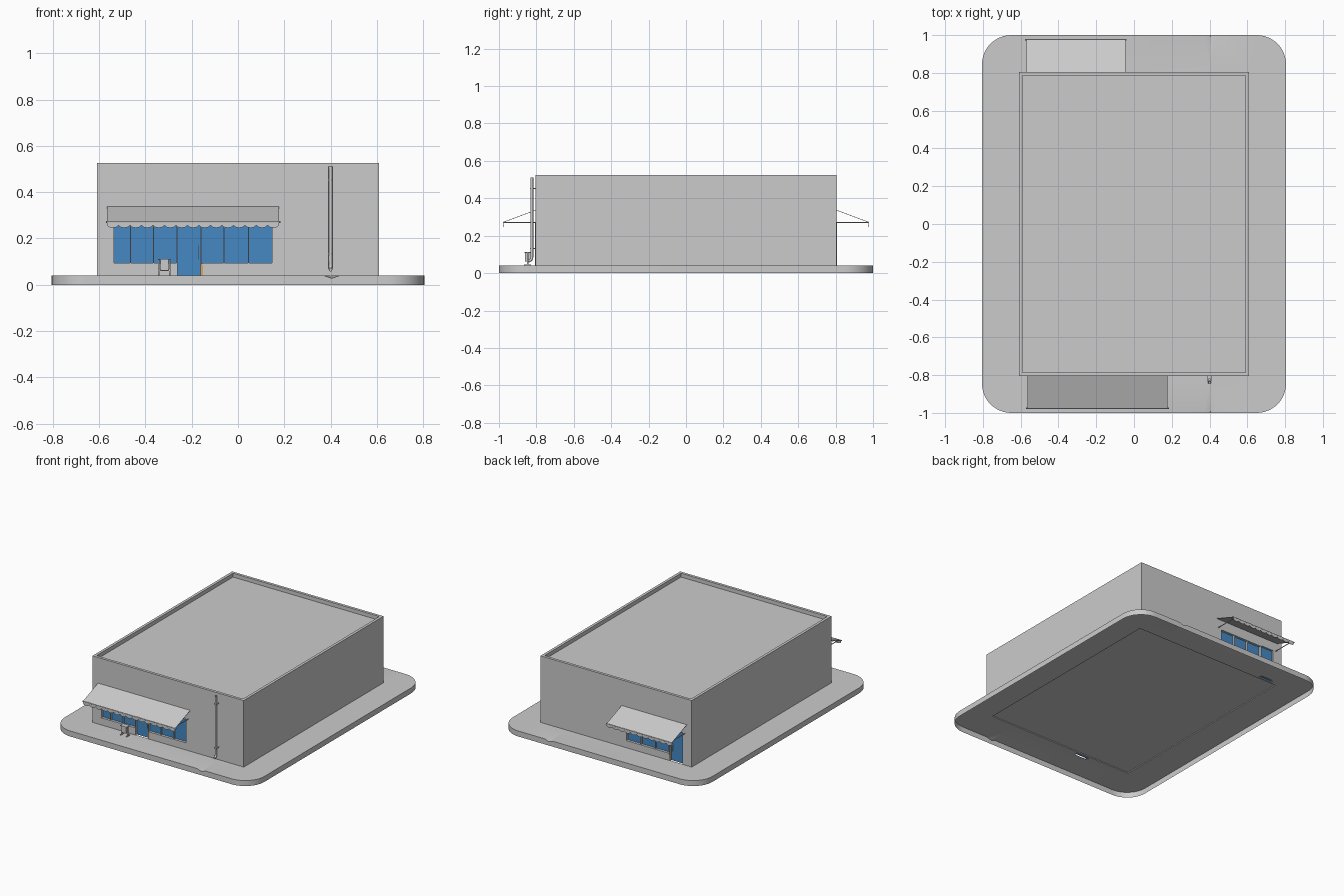
import bpy, bmesh, math
from mathutils import Vector

if "Cube" in bpy.data.objects:
    bpy.data.objects.remove(bpy.data.objects["Cube"])


def material(name, rgb):
    m = bpy.data.materials.new(name)
    m.diffuse_color = (*rgb, 1)
    m.use_nodes = True
    m.node_tree.nodes["Principled BSDF"].inputs["Base Color"].default_value = m.diffuse_color
    return m


BLUE = material("glass_blue", (0.06, 0.25, 0.55))
ORANGE = material("wood_orange", (0.8, 0.35, 0.08))


def finish(name, bm, mat=None, smooth=False):
    bmesh.ops.recalc_face_normals(bm, faces=bm.faces)
    me = bpy.data.meshes.new(name)
    bm.to_mesh(me)
    bm.free()
    ob = bpy.data.objects.new(name, me)
    bpy.context.collection.objects.link(ob)
    if mat:
        me.materials.append(mat)
    if smooth:
        bpy.ops.object.select_all(action='DESELECT')
        ob.select_set(True)
        bpy.context.view_layer.objects.active = ob
        bpy.ops.object.shade_smooth_by_angle(angle=math.radians(30))
    return ob


def extrude(bm, pts, vec):
    f = bm.faces.new([bm.verts.new(p) for p in pts])
    r = bmesh.ops.extrude_face_region(bm, geom=[f], use_keep_orig=True)
    vs = [g for g in r["geom"] if isinstance(g, bmesh.types.BMVert)]
    bmesh.ops.translate(bm, verts=vs, vec=vec)


def boxes(name, items, mat=None):
    """One object from boxes given as (x0, x1, y0, y1, z0, z1)."""
    bm = bmesh.new()
    for x0, x1, y0, y1, z0, z1 in items:
        extrude(bm, [(x0, y0, z0), (x1, y0, z0), (x1, y1, z0), (x0, y1, z0)], (0, 0, z1 - z0))
    return finish(name, bm, mat)


def prism(name, pts, vec, mat=None):
    bm = bmesh.new()
    extrude(bm, pts, vec)
    return finish(name, bm, mat)


def tube(name, pts, r):
    cu = bpy.data.curves.new(name, 'CURVE')
    cu.dimensions = '3D'
    cu.bevel_depth = r
    cu.bevel_resolution = 2
    cu.use_fill_caps = True
    s = cu.splines.new('POLY')
    s.points.add(len(pts) - 1)
    for p, c in zip(s.points, pts):
        p.co = (*c, 1)
    ob = bpy.data.objects.new(name, cu)
    bpy.context.collection.objects.link(ob)
    return ob


# Sidewalk: hollow ring with rounded corners, curb skirt and two drain gutters
BX, BY, TOP, GZ = 0.61, 0.805, 0.525, 0.04
R, N = 0.155, 12
bm = bmesh.new()
outline = []
for cx, cy, a0 in ((1, 1, 0), (-1, 1, 90), (-1, -1, 180), (1, -1, 270)):
    for i in range(N + 1):
        a = math.radians(a0 + 90 * i / N)
        outline.append((cx * (0.805 - R) + R * math.cos(a), cy * (1 - R) + R * math.sin(a), GZ))
    if a0 == 0:
        outline += [(0.44, 1, GZ), (0.405, 1, 0.028), (0.37, 1, GZ)]
    if a0 == 180:
        outline += [(0.37, -1, GZ), (0.405, -1, 0.028), (0.44, -1, GZ)]
rim = [bm.verts.new(p) for p in outline]
foot = [bm.verts.new((p[0], p[1], 0)) for p in outline]
n = len(rim)
for i in range(n):
    j = (i + 1) % n
    bm.faces.new((foot[i], foot[j], rim[j], rim[i]))
inner_loop = []
for i, v in enumerate(rim):
    if v.co.z < GZ - 0.005:
        apex = bm.verts.new((0.4, 0.82 * math.copysign(1, v.co.y), GZ))
        bm.faces.new((rim[i - 1], v, apex))
        bm.faces.new((v, rim[i + 1], apex))
        inner_loop.append(apex)
    else:
        inner_loop.append(v)
hole = [bm.verts.new((x * (BX - 0.004), y * (BY - 0.004), GZ)) for x, y in ((1, 1), (-1, 1), (-1, -1), (1, -1))]
edges = []
for loop in (inner_loop, hole):
    for a, b in zip(loop, loop[1:] + loop[:1]):
        edges.append(bm.edges.get((a, b)) or bm.edges.new((a, b)))
bmesh.ops.triangle_fill(bm, edges=edges, use_beauty=True, normal=Vector((0, 0, 1)))
finish("sidewalk", bm, smooth=True)

# Building block with parapet, floor recess and shopfront niches cut out
building = boxes("building", [(-BX, BX, -BY, BY, GZ, TOP)])
WALL = 0.02
FX0, FX1, DX0, DX1 = -0.54, 0.15, -0.265, -0.155      # front window and door
RX0, RX1, EX0, EX1 = -0.43, -0.08, -0.54, -0.43       # rear window and door
SILL, HEAD = 0.09, 0.27
cuts = [
    (-BX + WALL, BX - WALL, -BY + WALL, BY - WALL, 0.497, 0.6),
    (-BX + WALL, BX - WALL, -BY + WALL + 0.02, BY - WALL - 0.02, 0.0, 0.046),
    (FX0, FX1, -0.9, -BY + 0.025, SILL, HEAD),
    (DX0, DX1, -0.9, -BY + 0.025, 0.0, SILL + 0.01),
    (RX0, RX1, BY - 0.025, 0.9, SILL, HEAD),
    (EX0, EX1, BY - 0.025, 0.9, 0.0, HEAD),
]
for c in cuts:
    cutter = boxes("cutter", [c])
    cutter.hide_render = True
    mod = building.modifiers.new("cut", 'BOOLEAN')
    mod.operation = 'DIFFERENCE'
    mod.solver = 'EXACT'
    mod.object = cutter
    bpy.context.view_layer.objects.active = building
    bpy.ops.object.modifier_apply(modifier=mod.name)
    bpy.data.objects.remove(cutter)


# Shopfronts: blue panes, thin frames and timber door jambs
def shopfront(name, side, x0, x1, d0, d1, mullions):
    def slab(a, b, near, far, z0, z1):
        ya, yb = sorted((side * (BY - near), side * (BY - far)))
        return (a, b, ya, yb, z0, z1)
    t = 0.004
    wins = [(x0, x1)]
    glass = [slab(a, b, 0.015, 0.02, SILL, HEAD) for a, b in wins]
    glass.append(slab(d0, d1, 0.014, 0.019, GZ, HEAD))
    boxes(name + "_glass", glass, BLUE)
    bars = [slab(x0, x1, -0.002, 0.018, HEAD - 2 * t, HEAD)]
    for a, b in ((x0, min(d0, x1)), (max(d1, x0), x1)):
        if b > a:
            bars.append(slab(a, b, -0.003, 0.018, SILL - t, SILL + t))
    bars += [slab(m - t / 2, m + t / 2, 0.0, 0.018, SILL, HEAD) for m in mullions]
    bars += [slab(m - t / 2, m + t / 2, -0.002, 0.018, SILL, HEAD) for m in (x0 + t / 2, x1 - t / 2)]
    bars += [slab(m - t / 2, m + t / 2, 0.0, 0.018, GZ, HEAD) for m in (d0 + t / 2, d1 - t)]
    boxes(name + "_frame", bars)
    boxes(name + "_door_jamb", [slab(d1 - t, d1 + t, -0.001, 0.012, GZ, SILL)], ORANGE)
    boxes(name + "_door_handle", [slab(d1 - 0.018, d1 - 0.015, 0.004, 0.014, 0.11, 0.17)])


shopfront("front_shop", -1, FX0, FX1, DX0, DX1, (-0.465, -0.365, -0.06, 0.045))
shopfront("rear_shop", 1, RX0, RX1, EX0, EX1, (-0.315, -0.2))


# Awnings: sloped sheet, scalloped valance, front bar and folding arms
def awning(name, side, x0, x1):
    yw, yt = side * BY, side * 0.975
    prism(name + "_sheet", [(x0, yw, 0.338), (x0, yt, 0.274), (x0, yt, 0.271), (x0, yw, 0.335)], (x1 - x0, 0, 0))
    count = round((x1 - x0) / 0.0497)
    step = (x1 - x0) / count
    pts = [(x1, yt, 0.274), (x0, yt, 0.274)]
    for i in range(count):
        for k in range(6):
            u = k / 6
            z = 0.257 - 0.011 * math.sin(math.pi * u) ** 0.5
            pts.append((x0 + (i + u) * step, yt, z))
    pts.append((x1, yt, 0.257))
    prism(name + "_valance", pts, (0, side * 0.003, 0))
    tube(name + "_front_bar", [(x0 - 0.006, yt, 0.271), (x1 + 0.006, yt, 0.271)], 0.004)
    for x in (x0 + 0.015, x1 - 0.015):
        tube(name + "_arm", [(x, yw, 0.271), (x, yt, 0.271)], 0.003)


awning("front_awning", -1, -0.565, 0.178)
awning("rear_awning", 1, -0.57, -0.045)

# Downspout with curved foot and wall brackets
pipe = [(0.4, -0.824, 0.51), (0.4, -0.824, 0.10)]
for i in range(6):
    a = math.radians(15 * (i + 1))
    pipe.append((0.4, -0.844 + 0.02 * math.cos(a), 0.085 - 0.02 * math.sin(a)))
tube("downspout", pipe, 0.008)
boxes("downspout_brackets", [(0.39, 0.41, -0.834, -BY, z, z + 0.005) for z in (0.13, 0.45)])

# Small street stand beside the entrance
boxes("stand_box", [(-0.335, -0.301, -0.862, -0.832, 0.062, 0.107)])
boxes("stand_legs", [b for x in (-0.345, -0.297) for b in (
    (x, x + 0.006, -0.851, -0.843, GZ, 0.11), (x, x + 0.006, -0.865, -0.829, GZ, 0.046))]
    + [(-0.345, -0.291, -0.864, -0.83, 0.107, 0.112), (-0.345, -0.291, -0.85, -0.844, 0.06, 0.066)])
